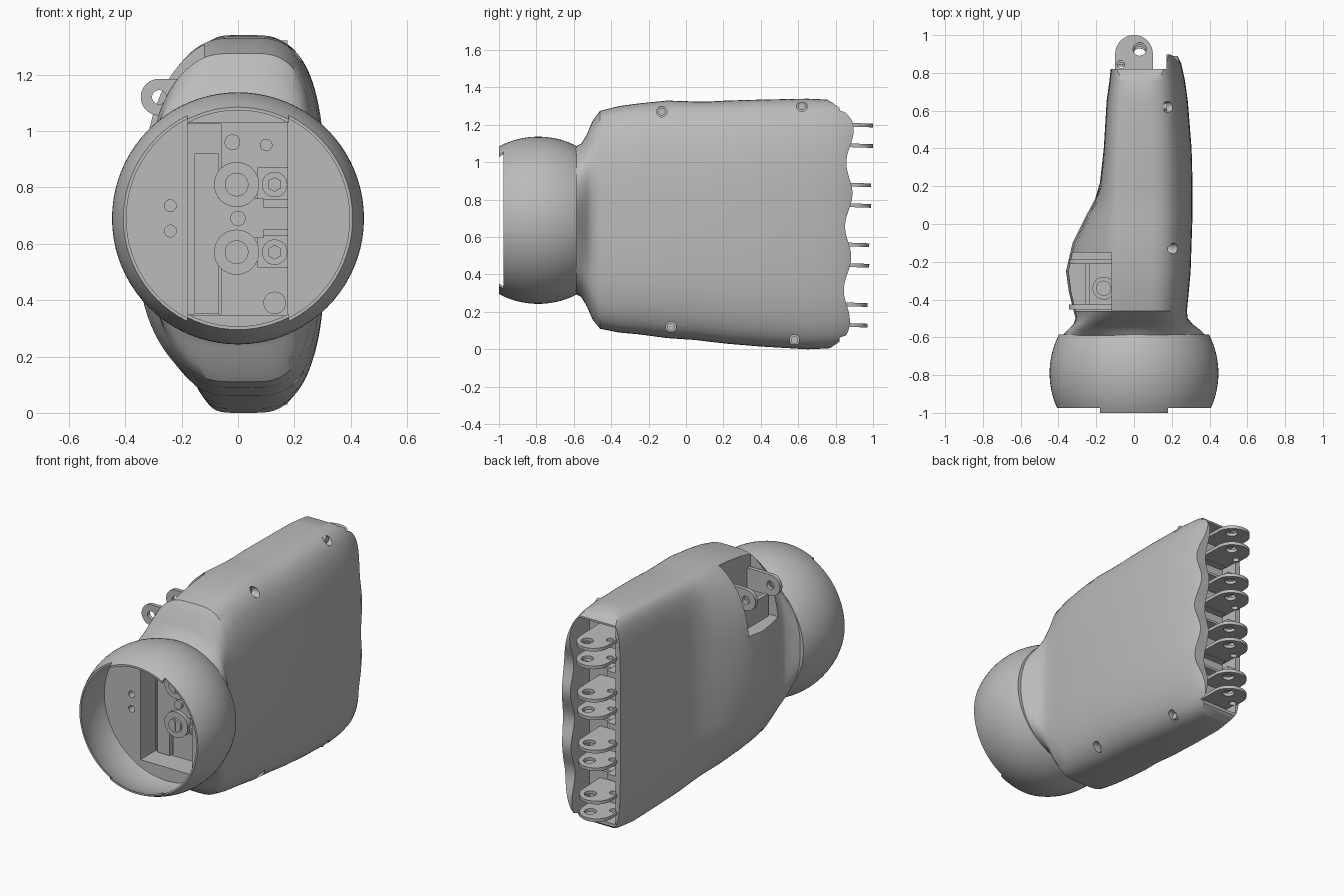
import bpy, bmesh, math
from mathutils import Matrix, Vector

old = bpy.data.objects.get("Cube")
if old:
    bpy.data.objects.remove(old, do_unlink=True)

grey = bpy.data.materials.new("neutral_grey")
grey.use_nodes = True
tone = (0.5, 0.5, 0.5, 1)
grey.diffuse_color = tone
grey.node_tree.nodes["Principled BSDF"].inputs["Base Color"].default_value = tone
parts = []
MID = 0.69  # height of the wrist axis


def add(name, mesh, keep=True):
    ob = bpy.data.objects.new(name, mesh)
    bpy.context.scene.collection.objects.link(ob)
    if keep:
        parts.append(ob)
    else:
        ob.hide_render = True
    return ob


def from_bmesh(name, bm, keep=True):
    bmesh.ops.recalc_face_normals(bm, faces=bm.faces)
    mesh = bpy.data.meshes.new(name)
    bm.to_mesh(mesh)
    bm.free()
    return add(name, mesh, keep)


def box(name, x, y, z, keep=True):
    bm = bmesh.new()
    bmesh.ops.create_cube(bm, size=1)
    for v in bm.verts:
        v.co = [a + (b - a) * (c + 0.5) for (a, b), c in zip((x, y, z), v.co)]
    return from_bmesh(name, bm, keep)


def rod(name, start, end, r, keep=True, sides=32):
    a, b = Vector(start), Vector(end)
    turn = (b - a).to_track_quat('Z', 'Y').to_matrix().to_4x4()
    bm = bmesh.new()
    bmesh.ops.create_cone(bm, cap_ends=True, segments=sides, radius1=r, radius2=r,
                          depth=(b - a).length, matrix=Matrix.Translation((a + b) / 2) @ turn)
    return from_bmesh(name, bm, keep)


def loft(name, rings):
    bm = bmesh.new()
    loops = [[bm.verts.new(p) for p in ring] for ring in rings]
    n = len(loops[0])
    for a, b in zip(loops, loops[1:]):
        for i in range(n):
            bm.faces.new((a[i], a[(i + 1) % n], b[(i + 1) % n], b[i]))
    bm.faces.new(loops[0])
    bm.faces.new(loops[-1])
    return from_bmesh(name, bm)


def bake(ob):
    dg = bpy.context.evaluated_depsgraph_get()
    return bpy.data.meshes.new_from_object(ob.evaluated_get(dg))


def cut(ob, cutters):
    for c in cutters:
        m = ob.modifiers.new("cut", 'BOOLEAN')
        m.operation, m.solver, m.object = 'DIFFERENCE', 'EXACT', c
    mesh = bake(ob)
    ob.modifiers.clear()
    ob.data = mesh


def circle(x, y, r, n=24, sweep=2 * math.pi):
    last = n if sweep > 6 else n - 1
    return [(x + r * math.cos(sweep * i / last), y + r * math.sin(sweep * i / last)) for i in range(n)]


def plate(name, outlines, thick, matrix):
    """Flat filled outline; inner outlines become holes."""
    cu = bpy.data.curves.new(name, 'CURVE')
    cu.dimensions, cu.fill_mode, cu.extrude = '2D', 'BOTH', thick / 2
    for pts in outlines:
        s = cu.splines.new('POLY')
        s.points.add(len(pts) - 1)
        for p, q in zip(s.points, pts):
            p.co = (*q, 0, 1)
        s.use_cyclic_u = True
    tmp = add(name + "_outline", cu, False)
    mesh = bake(tmp)
    bpy.data.objects.remove(tmp, do_unlink=True)
    mesh.transform(matrix)
    return add(name, mesh)


# Palm shell: y, -x side, +x side, bottom, top, thumb bulge
stations = [
    (-.60, -.39, .39, .30, 1.08, 0), (-.56, -.35, .35, .28, 1.10, 0),
    (-.53, -.29, .31, .23, 1.15, .03), (-.50, -.22, .285, .16, 1.22, .09),
    (-.46, -.17, .28, .11, 1.275, .15), (-.36, -.16, .29, .09, 1.30, .185),
    (-.25, -.16, .30, .08, 1.315, .20), (-.10, -.16, .305, .06, 1.33, .165),
    (.05, -.165, .31, .05, 1.325, .085), (.13, -.167, .31, .04, 1.325, .04),
    (.22, -.17, .31, .03, 1.33, .01), (.4, -.16, .305, .015, 1.335, 0),
    (.65, -.145, .285, 0, 1.34, 0), (.76, -.13, .27, .005, 1.335, 0),
    (.85, -.12, .25, .02, 1.32, 0), (.95, -.115, .20, .04, 1.30, 0)]


def section(y, x0, x1, z0, z1, bulge, n=96):
    square = min(1, (y + .6) / .14)
    cx, cz = .05 * square, (z0 + z1) / 2
    ring = []
    for i in range(n):
        c, s = math.cos(2 * math.pi * i / n), math.sin(2 * math.pi * i / n)
        if abs(c) < 1e-6:
            c = 0
        e = 2 / (2 + square * (1 if c > 0 else 4))
        u, v = abs(c) ** e, abs(s) ** e
        x = cx + u * (x1 - cx) if c > 0 else cx - u * (cx - x0) - bulge * (1 - v ** 3)
        ring.append((x, y, cz + math.copysign(v, s) * (z1 - z0) / 2))
    return ring


palm = loft("palm_shell", [section(*s) for s in stations])

# Wrist ball, hollow at the front with a flat bulkhead inside
R, CY = .447, -.79
outer = [(-.585 - .415 * i / 20) for i in range(21)]
inner = [(-1 + .3 * i / 12) for i in range(13)]
profile = [(math.sqrt(R * R - (y - CY) ** 2), y) for y in outer]
profile += [(math.sqrt(.437 ** 2 - (y - CY) ** 2), y) for y in inner]
ball = loft("wrist_ball", [[(x, y, z) for x, z in circle(0, MID, r, 80)] for r, y in profile])

# Scalloped knuckle edge cutter
wave = []
for i in range(101):
    z = -.05 + 1.45 * i / 100
    y = .869 + .018 * math.cos(2 * math.pi * (z - 1.17) / .34) + .02 * (z - MID)
    y -= .1 * (max(0, z - 1.2) / .13) ** 2 + .08 * (max(0, .1 - z) / .1) ** 2
    wave.append((y, z))
wave += [(1.2, 1.4), (1.2, -.05)]
bm = bmesh.new()
face = bm.faces.new([bm.verts.new((-.6, y, z)) for y, z in wave])
side = bmesh.ops.extrude_face_region(bm, geom=[face])["geom"]
bmesh.ops.translate(bm, vec=(1.2, 0, 0), verts=[v for v in side if isinstance(v, bmesh.types.BMVert)])
scallop = from_bmesh("scallop_cutter", bm, False)

slot = box("slot_cutter", (-.18, .175), (-.8, -.55), (.345, 1.03), False)
screws = [(-.13, 1.27), (.62, 1.30), (-.08, .12), (.58, .05)]
palm_cuts = [
    scallop, slot,
    box("end_step_cutter", (-.5, .17), (.82, 1.2), (-.2, 1.6), False),
    box("knuckle_bay_cutter", (-.09, .171), (.7, 1.1), (.06, 1.28), False),
    box("deep_slot_cutter", (-.179, -.06), (-.7, -.48), (.35, 1.025), False),
    box("thumb_bay_cutter", (-.6, -.12), (-.46, -.15), (.92, 1.6), False)]
palm_cuts += [rod("screw_cutter", (.16, y, z), (.5, y, z), .028, False) for y, z in screws]
cut(palm, palm_cuts)

ball_cuts = [slot]
for s in (-1, 1):
    ball_cuts.append(box("rim_cutter", sorted((s * .18, s * .6)), (-1.1, -.975), (0, 1.4), False))
    z = MID + s * .045
    ball_cuts.append(rod("hole_cutter", (-.24, -.72, z), (-.24, -.65, z), .021, False))
cut(ball, ball_cuts)
for c in palm_cuts + ball_cuts[1:]:
    bpy.data.objects.remove(c, do_unlink=True)

# Shell screws
for y, z in screws:
    rod("shell_screw", (.15, y, z), (.175, y, z), .02)

# Finger clevises, one pair per knuckle
arc = circle(0, .9, .1, 20, math.pi)
lug = [arc + [(-.1, .83), (-.085, .69), (.1, .69)], circle(.03, .925, .035), circle(-.07, .845, .02)]
for k in range(4):
    top = 1.2 - .32 * k
    back = -.01 * k
    for z in (top, top - .11):
        tilt = Matrix.Translation((0, back, z)) @ Matrix.Rotation(math.radians(-2), 4, 'X')
        plate("finger_lug", lug, .02, Matrix.Translation((0, .9, 0)) @ tilt @ Matrix.Translation((0, -.9, 0)))
    box("finger_lug_base", (-.08, .1), (.69, .74), (top - .12, top + .01))
    if k < 3:
        box("knuckle_rib", (-.1, -.03), (.7, .82), (top - .235, top - .2))
        box("knuckle_divider", (-.1, .18), (.69, .76), (top - .225, top - .21))

# Thumb bracket inside its bay
stadium = circle(-.28, 1.12, .065, 40)
stadium = [p for p in stadium if p[0] <= -.28 + 1e-4] + [(-.11, 1.055), (-.11, 1.185)]
for y in (-.2, -.44):
    turn = Matrix.Translation((0, y, 0)) @ Matrix.Rotation(math.pi / 2, 4, 'X')
    plate("thumb_lug", [stadium, circle(-.28, 1.12, .025)], .025, turn)
box("thumb_web", (-.26, -.235), (-.44, -.2), (.9, 1.06))
rod("thumb_motor", (-.16, -.34, .9), (-.16, -.34, 1.06), .06)
rod("thumb_motor_cap", (-.16, -.34, 1.06), (-.16, -.34, 1.08), .04)

# Wrist mechanism in the slot
box("mount_plate", (-.08, .09), (-.575, -.54), (.62, .76))
box("side_web", (-.155, -.07), (-.57, -.5), (.35, .92))
box("mount_rail", (.07, .175), (-.57, -.54), (.65, .73))
rod("centre_pin", (0, -.59, MID), (0, -.54, MID), .027)
for s in (-1, 1):
    z = MID + s * .12
    rod("boss", (-.005, -.60, z), (-.005, -.54, z), .08)
    rod("boss_screw", (-.005, -.615, z), (-.005, -.59, z), .042)
    box("screw_slot", (-.012, .002), (-.62, -.61), (z - .03, z + .03))
    box("screw_pad", (.07, .175), (-.565, -.54), (z - .055, z + .06))
    rod("side_screw", (.13, -.60, z), (.13, -.55, z), .045)
    rod("side_screw_head", (.13, -.615, z), (.13, -.59, z), .026, sides=6)
for x, z, r in ((-.02, .96, .028), (.1, .95, .022), (.13, .39, .04)):
    rod("plate_screw", (x, -.57, z), (x, -.54, z), r)

# Shared material and shading
for o in bpy.context.view_layer.objects:
    o.select_set(False)
for ob in parts:
    ob.data.materials.clear()
    ob.data.materials.append(grey)
    ob.select_set(True)
bpy.context.view_layer.objects.active = palm
bpy.ops.object.shade_smooth_by_angle(angle=math.radians(35))
